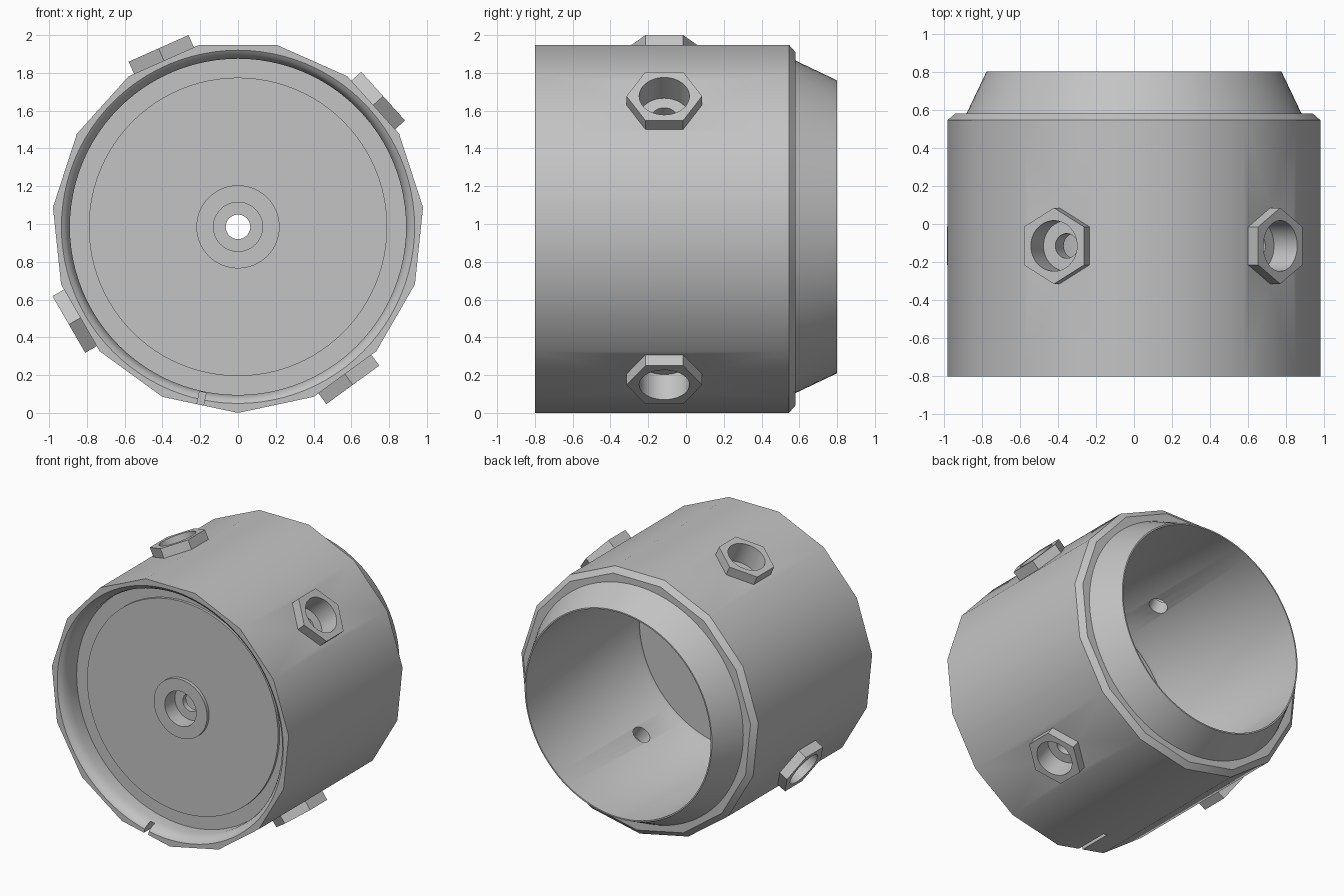
import bpy, bmesh, math
from mathutils import Matrix, Vector

cube = bpy.data.objects.get("Cube")
if cube:
    bpy.data.objects.remove(cube, do_unlink=True)

# One plain grey for the whole fitting
grey = bpy.data.materials.new("plain_grey")
grey.use_nodes = True
colour = (0.55, 0.55, 0.55, 1)
grey.diffuse_color = colour
grey.node_tree.nodes["Principled BSDF"].inputs["Base Color"].default_value = colour

RADIUS = 0.985   # body corner radius, also the axis height
PORT_Y = -0.115
PORT_ANGLES = (42, 114, 210, 306)
ROUND = 96

# Local z runs along the body axis (+y), or outwards through a port
AXIS = Matrix.Translation((0, 0, RADIUS)) @ Matrix.Rotation(math.radians(-90), 4, 'X')


def radial(angle):
    return Matrix.Translation((0, PORT_Y, RADIUS)) @ Matrix.Rotation(math.radians(90 - angle), 4, 'Y')


def add_mesh(name, bm):
    bmesh.ops.recalc_face_normals(bm, faces=bm.faces)
    mesh = bpy.data.meshes.new(name)
    bm.to_mesh(mesh)
    bm.free()
    mesh.materials.append(grey)
    obj = bpy.data.objects.new(name, mesh)
    bpy.context.collection.objects.link(obj)
    return obj


def lathe(name, profile, sides, matrix):
    """Closed solid turned from (radius, height) points."""
    bm = bmesh.new()
    rings = []
    for r, h in profile:
        turn = [math.pi / 2 + math.tau * i / sides for i in range(sides)]
        rings.append([bm.verts.new(matrix @ Vector((r * math.cos(a), r * math.sin(a), h))) for a in turn])
    for low, high in zip(rings, rings[1:]):
        for i in range(sides):
            j = (i + 1) % sides
            bm.faces.new((low[i], low[j], high[j], high[i]))
    bm.faces.new(rings[0])
    bm.faces.new(rings[-1])
    return add_mesh(name, bm)


def combine(target, tool, operation):
    tool.hide_render = True
    mod = target.modifiers.new(operation.lower(), 'BOOLEAN')
    mod.object, mod.operation, mod.solver = tool, operation, 'EXACT'
    bpy.context.view_layer.objects.active = target
    bpy.ops.object.modifier_apply(modifier=mod.name)
    bpy.data.objects.remove(tool, do_unlink=True)


# Fifteen-sided body with a chamfered back edge
housing = lathe("housing", [(RADIUS, -0.8), (RADIUS, 0.545), (0.945, 0.58)], 15, AXIS)

# Tapered collar at the back
combine(housing, lathe("collar", [(0.88, 0.4), (0.88, 0.58), (0.775, 0.8)], ROUND, AXIS), 'UNION')

# Hexagonal port bosses
for angle in PORT_ANGLES:
    combine(housing, lathe("port_boss", [(0.2, 0.88), (0.2, 1.034)], 6, radial(angle)), 'UNION')

# Rear bore with a small step at its floor
bore = [(0.75, -0.52), (0.75, -0.5), (0.765, -0.47), (0.765, 0.9)]
combine(housing, lathe("bore_cutter", bore, ROUND, AXIS), 'DIFFERENCE')

# Front recess with a rounded lip, leaving a raised disc and hub
recess = [(0.935, -0.9), (0.935, -0.8), (0.915, -0.785), (0.9, -0.76), (0.89, -0.72),
          (0.89, -0.635), (0.79, -0.635), (0.79, -0.655), (0.22, -0.655), (0.22, -0.68)]
combine(housing, lathe("recess_cutter", recess, ROUND, AXIS), 'DIFFERENCE')

# Stepped hole through the front wall
hole = [(0.13, -0.75), (0.13, -0.56), (0.065, -0.56), (0.065, -0.4)]
combine(housing, lathe("hub_hole_cutter", hole, 48, AXIS), 'DIFFERENCE')

# Stepped holes through the ports
for angle in PORT_ANGLES:
    hole = [(0.065, 0.6), (0.065, 0.87), (0.133, 0.87), (0.133, 1.2)]
    combine(housing, lathe("port_hole_cutter", hole, 48, radial(angle)), 'DIFFERENCE')

# Narrow notch in the lower front rim
bm = bmesh.new()
bmesh.ops.create_cube(bm, size=1)
place = Matrix.Translation((0, -0.675, RADIUS)) @ Matrix.Rotation(math.radians(12), 4, 'Y')
place = place @ Matrix.Translation((0, 0, -0.985)) @ Matrix.Diagonal((0.035, 0.27, 0.18, 1))
bmesh.ops.transform(bm, matrix=place, verts=bm.verts)
combine(housing, add_mesh("notch_cutter", bm), 'DIFFERENCE')

# Smooth shading with crisp edges
bpy.ops.object.select_all(action='DESELECT')
housing.select_set(True)
bpy.context.view_layer.objects.active = housing
bpy.ops.object.shade_smooth_by_angle(angle=math.radians(30))
